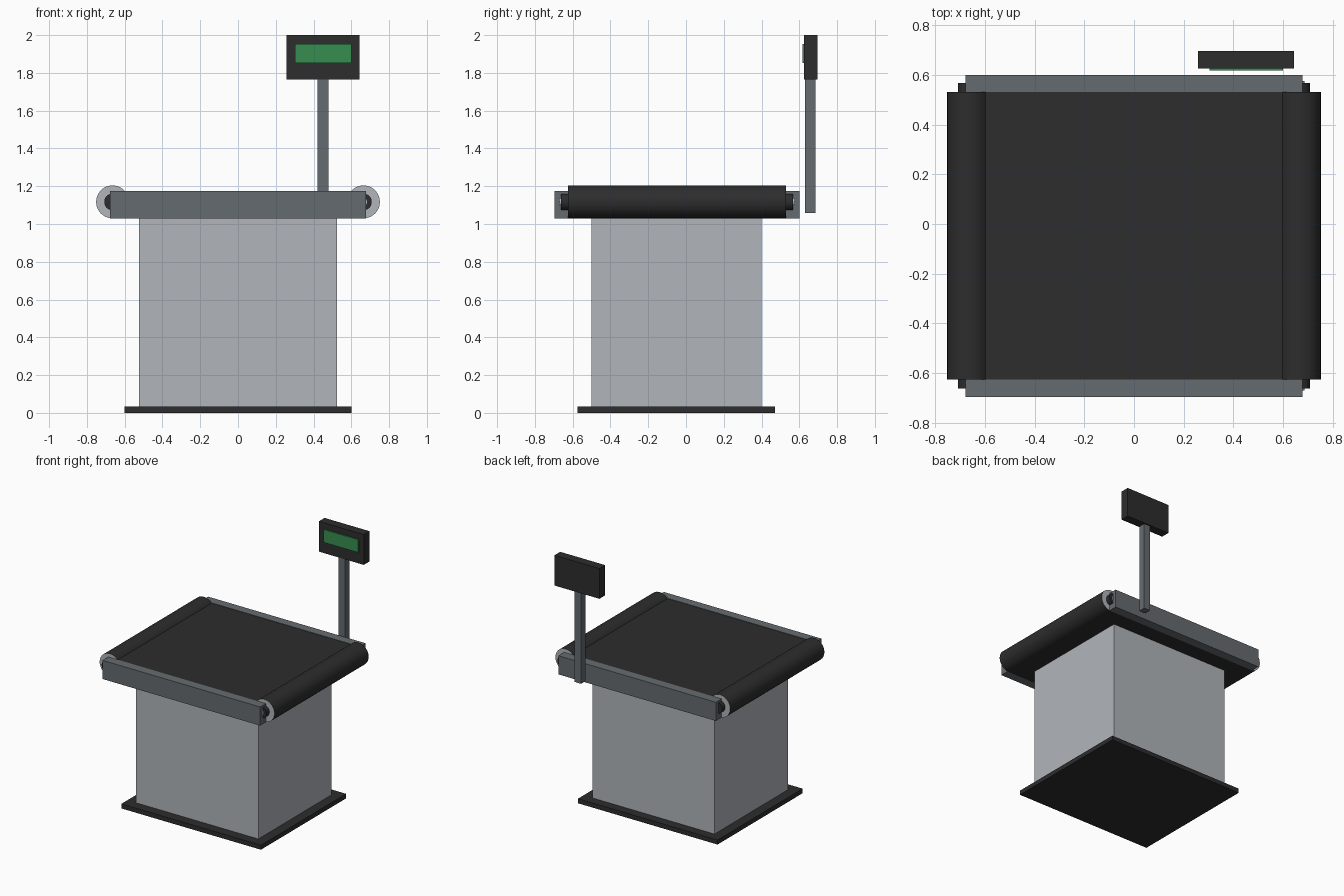
import bpy
import math
from mathutils import Vector

cube = bpy.data.objects.get("Cube")
if cube:
    bpy.data.objects.remove(cube, do_unlink=True)


def material(name, r, g, b):
    m = bpy.data.materials.new(name)
    m.use_nodes = True
    m.diffuse_color = (r, g, b, 1)
    m.node_tree.nodes["Principled BSDF"].inputs["Base Color"].default_value = (r, g, b, 1)
    return m


black = material("rubber black", 0.026, 0.026, 0.026)
steel = material("steel grey", 0.13, 0.148, 0.16)
light = material("light grey", 0.44, 0.46, 0.49)
green = material("screen green", 0.037, 0.27, 0.08)


def box(name, low, high, mat):
    """Axis-aligned box between two opposite corners."""
    low, high = Vector(low), Vector(high)
    bpy.ops.mesh.primitive_cube_add(size=1, location=(low + high) / 2)
    ob = bpy.context.object
    ob.name = name
    ob.scale = high - low
    bpy.ops.object.transform_apply(location=False, rotation=False)
    ob.data.materials.append(mat)
    return ob


def rod(name, x, z, radius, back, front, mat, cap=None):
    """Smooth cylinder along y, with an optional colour on its ends."""
    bpy.ops.mesh.primitive_cylinder_add(
        vertices=48, radius=radius, depth=back - front,
        location=(x, (back + front) / 2, z), rotation=(math.pi / 2, 0, 0))
    ob = bpy.context.object
    ob.name = name
    ob.data.materials.append(mat)
    if cap:
        ob.data.materials.append(cap)
        for face in ob.data.polygons:
            face.material_index = int(abs(face.normal.z) > 0.9)
    bpy.ops.object.shade_smooth_by_angle(angle=math.radians(40))
    return ob


# Plinth and cabinet
box("base_plate", (-0.6, -0.575, 0), (0.6, 0.47, 0.035), black)
box("cabinet", (-0.525, -0.5, 0.035), (0.525, 0.4, 1.03), light)

# Belt bed between the side rails
BELT_FRONT, BELT_BACK = -0.625, 0.53
box("belt_bed", (-0.665, BELT_FRONT, 1.031), (0.665, BELT_BACK, 1.172), black)
box("front_rail", (-0.677, -0.695, 1.03), (0.677, BELT_FRONT, 1.175), steel)
box("back_rail", (-0.677, BELT_BACK, 1.03), (0.677, 0.6, 1.175), steel)

# End rollers with bearings
AXLE_Z = 1.117
for side, x in (("left", 0.664), ("right", -0.664)):
    rod(side + "_roller", x, AXLE_Z, 0.087, BELT_BACK, BELT_FRONT, black, light)
    rod(side + "_bearing", x, AXLE_Z, 0.044, BELT_BACK + 0.037, BELT_FRONT - 0.037, black)
rod("left_axle", 0.664, AXLE_Z, 0.022, BELT_BACK + 0.045, BELT_FRONT - 0.045, light)

# Display on its post
box("display_post", (0.422, 0.63, 1.057), (0.478, 0.685, 1.77), steel)
box("display_case", (0.257, 0.625, 1.765), (0.643, 0.695, 2.0), black)
box("display_screen", (0.303, 0.617, 1.852), (0.6, 0.626, 1.952), green)
